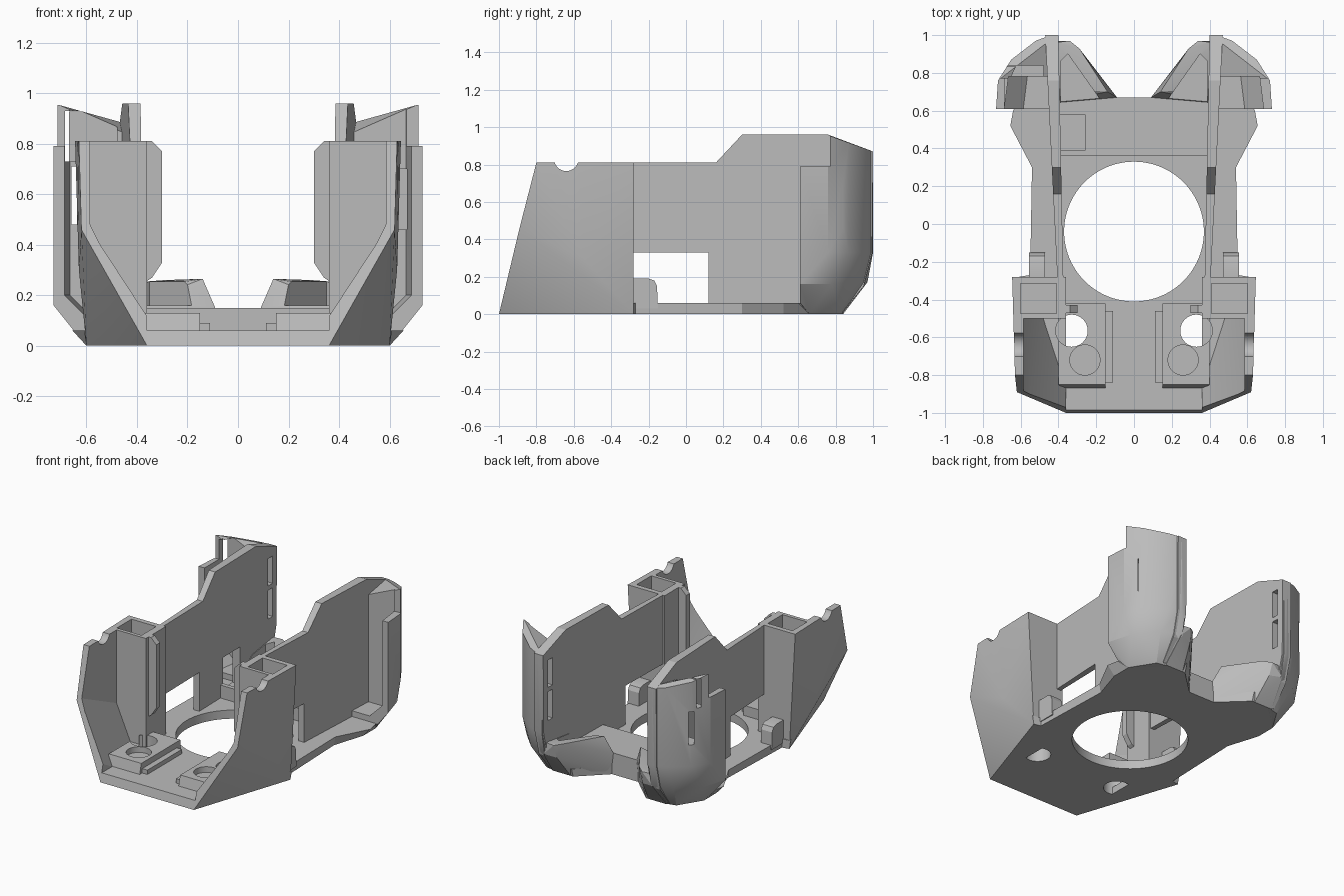
import bpy, bmesh, math
from mathutils import Vector

old = bpy.data.objects.get("Cube")
if old:
    bpy.data.objects.remove(old, do_unlink=True)

grey = bpy.data.materials.new("plain grey")
grey.use_nodes = True
grey.diffuse_color = (0.5, 0.5, 0.5, 1)
grey.node_tree.nodes["Principled BSDF"].inputs["Base Color"].default_value = (0.5, 0.5, 0.5, 1)


def make(name, bm):
    bmesh.ops.recalc_face_normals(bm, faces=bm.faces)
    mesh = bpy.data.meshes.new(name)
    bm.to_mesh(mesh)
    bm.free()
    mesh.materials.append(grey)
    ob = bpy.data.objects.new(name, mesh)
    bpy.context.collection.objects.link(ob)
    return ob


def hull(name, pts):
    bm = bmesh.new()
    for p in pts:
        bm.verts.new(p)
    res = bmesh.ops.convex_hull(bm, input=bm.verts)
    junk = {g for g in res["geom_interior"] + res["geom_unused"] if isinstance(g, bmesh.types.BMVert)}
    bmesh.ops.delete(bm, geom=list(junk), context="VERTS")
    bmesh.ops.dissolve_limit(bm, angle_limit=0.02, verts=bm.verts, edges=bm.edges)
    return make(name, bm)


def loft(name, a, b):
    """Solid between two matching loops."""
    bm = bmesh.new()
    va, vb = [bm.verts.new(p) for p in a], [bm.verts.new(p) for p in b]
    bm.faces.new(va)
    bm.faces.new(vb)
    for i in range(len(va)):
        j = (i + 1) % len(va)
        bm.faces.new((va[i], va[j], vb[j], vb[i]))
    return make(name, bm)


def box(name, x, y, z):
    return hull(name, [(i, j, k) for i in x for j in y for k in z])


def rod(name, centre, r, length, axis="z", n=48):
    c, h = Vector(centre), length / 2
    loops = []
    for s in (-h, h):
        ring = []
        for i in range(n):
            u, v = r * math.cos(math.tau * i / n), r * math.sin(math.tau * i / n)
            ring.append(c + Vector((u, v, s) if axis == "z" else (s, u, v)))
        loops.append(ring)
    return loft(name, *loops)


def cut(ob, *cutters):
    for c in cutters:
        mod = ob.modifiers.new("cut", "BOOLEAN")
        mod.operation, mod.solver, mod.object = "DIFFERENCE", "EXACT", c
    bpy.context.view_layer.update()
    dg = bpy.context.evaluated_depsgraph_get()
    mesh = bpy.data.meshes.new_from_object(ob.evaluated_get(dg))
    ob.modifiers.clear()
    ob.data = mesh
    for c in cutters:
        bpy.data.objects.remove(c, do_unlink=True)
    return ob


def mirror(ob):
    bm = bmesh.new()
    bm.from_mesh(ob.data)
    for v in bm.verts:
        v.co.x = -v.co.x
    twin = make(ob.name.replace("left", "right"), bm)
    return twin


# Base plate with the large opening and the two small round holes
low = [(.36, -1), (.6, -.28), (.55, -.27), (.53, .3), (.6, .52), (.6, .66), (.44, .84), (.28, .84), (.1, .67)]
top = [(.38, -.985), (.61, -.28), (.55, -.27), (.54, .3), (.655, .52), (.64, .6), (.46, .86), (.28, .86), (.1, .67)]


def both(half, z):
    return [(x, y, z) for x, y in half] + [(-x, y, z) for x, y in reversed(half)]


plate = loft("base_plate", both(low, 0), both(top, .06))
cut(plate, rod("c", (0, -.04, 0), .37, 1, n=96),
    *[rod("c", (s * .33, -.565, 0), .085, 1) for s in (1, -1)])

# Raised rear bridge with a recess on the right
bridge = box("rear_bridge", (-.42, .42), (.36, .67), (.01, .15))
cut(bridge, box("c", (-.5, -.26), (.39, .58), (.07, .5)))

# Front mounting blocks with through hole and blind hole
block = hull("left_front_block", [(x, y, z) for x, f in ((.15, -.87), (.4, -.87))
                                  for y, z in ((f, .05), (f + .02, .13), (-.42, .13), (-.42, .05))])
cut(block, rod("c", (.33, -.565, 0), .085, 1), rod("c", (.26, -.72, .15), .08, .12))
mirror(block)
mirror(box("left_guide_rail", (.11, .16), (-.84, -.46), (.05, .09)))

# Front corner shell with its hollow pillar
shell = hull("left_front_shell", [
    (.36, -1, 0), (.6, -.28, 0), (.63, -.55, .3), (.62, -.89, .46), (.645, -.28, .81),
    (.63, -.8, .81), (.36, -.28, 0), (.36, -.28, .81), (.36, -.8, .81)])
inside = []
for y, xl, zb in ((-1.1, .28, .58), (-.5, .475, .3)):
    inside += [(xl, y, .05), (.585, y, zb), (.585, y, 1), (.1, y, 1), (.1, y, .05)]
cut(shell, hull("c", inside),
    box("c", (.41, .6), (-.475, -.315), (.25, 1)),
    rod("c", (.6, -.64, .83), .065, .3, axis="x"))
mirror(shell)

# Thin fin on the inner edge of each pillar
fin = [(.37, .25), (.34, .27), (.3, .33), (.3, .77), (.34, .81), (.37, .81)]
mirror(loft("left_pillar_fin", [(x, -.47, z) for x, z in fin], [(x, -.43, z) for x, z in fin]))

# Long side wall with window and rear slots
side = [(-.32, .01), (-.32, .81), (.16, .81), (.3, .96), (.76, .96), (1, .87), (.995, .33), (.95, .15), (.84, .01)]
wall = loft("left_side_wall", [(.38 + .02 * y, y, z) for y, z in side],
            [(.42 + .05 * y, y, z) for y, z in side])


def slots():
    return [box("c", (.3, .5), (.9, .95), z) for z in ((.4, .6), (.63, .82))]


cut(wall, box("c", (.2, .7), (-.28, .12), (.06, .33)), *slots())
right_wall = mirror(wall)
cut(right_wall, box("c", (-.7, -.2), (.39, .58), (.07, .33)))

# Rear pods: rounded outside, open toward the front
pod_plan = [(.41, 1), (.44, 1), (.52, .97), (.65, .87), (.72, .76), (.73, .61)]
pts = [(.41, .61, .03), (.41, .84, 0), (.5, .82, 0), (.6, .66, 0), (.65, .61, .06),
       (.41, .97, .17), (.55, .92, .17), (.68, .78, .16), (.73, .61, .16)]
pts += [(x, y, .33) for x, y in pod_plan]
for x, y in pod_plan[:-1]:
    pts.append((x, y, .96 - .36 * max(y - .75, 0)))
pts += [(.73, .61, .79), (.41, .61, .79)]
pod = hull("left_rear_pod", pts)
cut(pod, box("c", (.3, .9), (.5, .77), (.79, 1.1)),
    hull("c", [(x, y, z) for y, xm in ((.5, .70), (.78, .665)) for x, z in
               ((.3, .1), (xm - .1, .1), (xm, .2), (xm, 1.1), (.3, 1.1))]),
    *slots())
right_pod = mirror(pod)
cut(pod, box("c", (.63, .67), (.6, .84), (.46, .7)))
cut(right_pod, box("c", (-.685, -.48), (.6, .84), (.73, .93)),
    box("c", (-.66, -.48), (.6, .88), (.48, .71)))

# Angled air ducts behind the bridge
duct = hull("left_air_duct", [
    (.1, .66, 0), (.3, .84, 0), (.44, .84, 0), (.44, .64, 0), (.09, .67, .15), (.33, .95, .16),
    (.42, .97, .17), (.44, .64, .15), (.14, .7, .265), (.29, .93, .26), (.34, .97, .25),
    (.42, .96, .25), (.42, .72, .22), (.26, .69, .2)])
cut(duct, hull("c", [(x, y, z) for x, y in ((.18, .66), (.35, .9), (.39, .86), (.39, .64)) for z in (.16, .5)]))
mirror(duct)

# Rounded lugs on the outer ledges
lug = [(-.29, .03), (-.29, .19), (-.2, .19), (-.17, .18), (-.155, .15), (-.15, .03)]
mirror(loft("left_lug", [(.47, y, z) for y, z in lug], [(.555, y, z) for y, z in lug]))

# Smooth shading with sharp edges
for ob in bpy.context.view_layer.objects:
    ob.select_set(ob.type == "MESH")
    if ob.type == "MESH":
        bpy.context.view_layer.objects.active = ob
bpy.ops.object.shade_smooth_by_angle(angle=math.radians(20))
